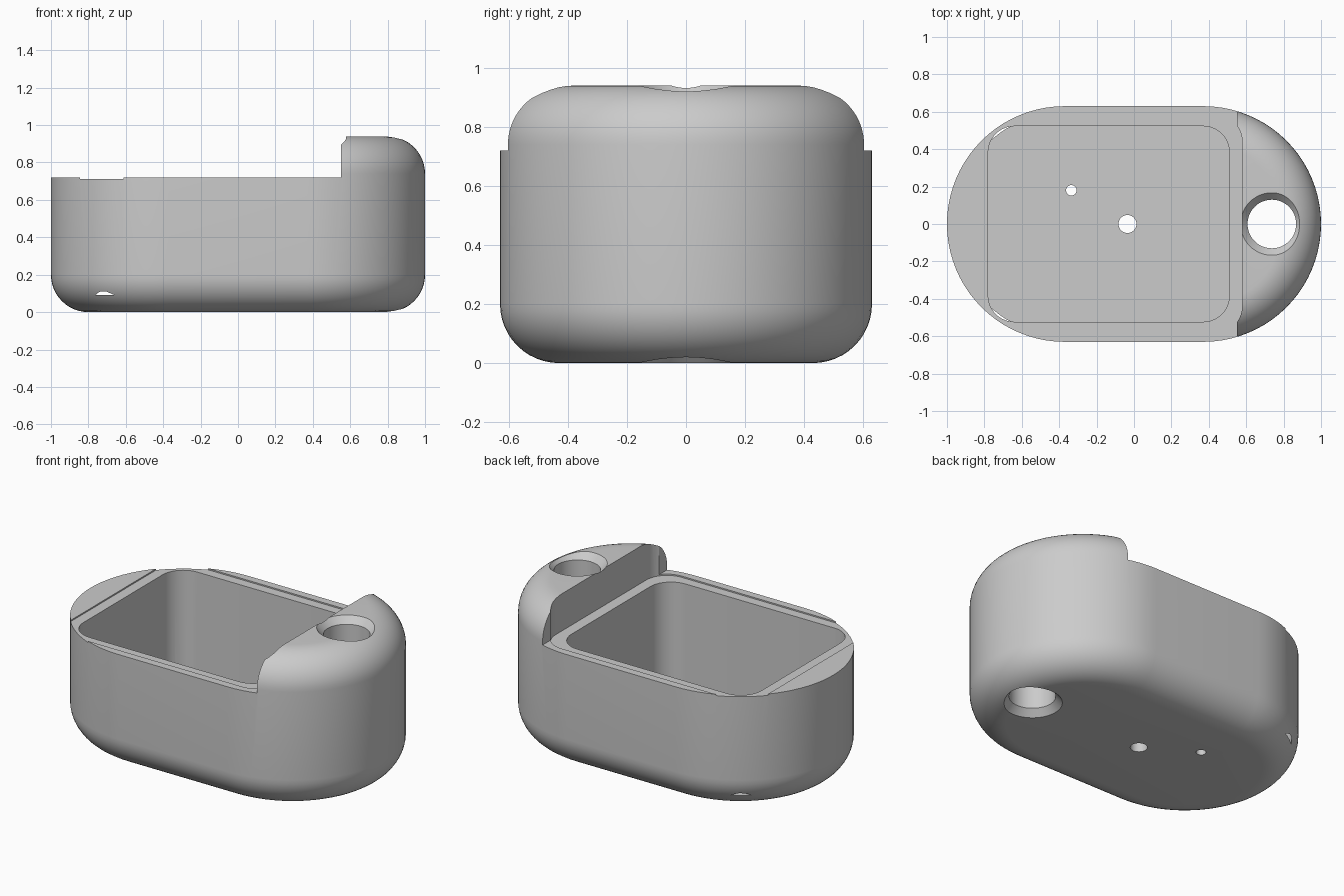
import bpy, bmesh
from math import sin, cos, pi, radians

default = bpy.data.objects.get("Cube")
if default:
    bpy.data.objects.remove(default, do_unlink=True)

WALL_R, END_X = 0.63, 0.37          # plan radius and centre of each rounded end
FILLET, HEIGHT, RIM = 0.2, 0.94, 0.72

grey = bpy.data.materials.new("plain grey")
grey.use_nodes = True
colour = (0.6, 0.6, 0.6, 1)
grey.diffuse_color = colour
grey.node_tree.nodes["Principled BSDF"].inputs["Base Color"].default_value = colour


def loft(name, rings):
    """Solid skinned through equal-length rings of points, bottom to top."""
    bm = bmesh.new()
    loops = [[bm.verts.new(p) for p in ring] for ring in rings]
    n = len(loops[0])
    for low, high in zip(loops, loops[1:]):
        for i in range(n):
            j = (i + 1) % n
            bm.faces.new((low[i], low[j], high[j], high[i]))
    bm.faces.new(loops[0][::-1])
    bm.faces.new(loops[-1])
    bmesh.ops.recalc_face_normals(bm, faces=bm.faces)
    mesh = bpy.data.meshes.new(name)
    bm.to_mesh(mesh)
    bm.free()
    mesh.materials.append(grey)
    obj = bpy.data.objects.new(name, mesh)
    bpy.context.collection.objects.link(obj)
    return obj


def rounded_ring(x0, x1, y, r, z, steps):
    """Rounded rectangle outline at height z."""
    corners = ((x1 - r, y - r), (x0 + r, y - r), (x0 + r, r - y), (x1 - r, r - y))
    return [(cx + r * cos(a), cy + r * sin(a), z)
            for k, (cx, cy) in enumerate(corners)
            for a in [(k + i / steps) * pi / 2 for i in range(steps + 1)]]


def stadium_ring(inset, z, steps=40):
    r = WALL_R - inset
    return [(side * (END_X + r * cos(a)), side * r * sin(a), z)
            for side in (1, -1)
            for a in [-pi / 2 + i * pi / steps for i in range(steps + 1)]]


def prism(name, x0, x1, y, r, z0, z1):
    return loft(name, [rounded_ring(x0, x1, y, r, z, 10) for z in (z0, z1)])


def lathe(name, x, y, profile, sides=48):
    """Vertical round solid from (radius, height) pairs."""
    return loft(name, [[(x + r * cos(2 * pi * i / sides),
                         y + r * sin(2 * pi * i / sides), z)
                        for i in range(sides)] for r, z in profile])


# Body: stadium plan with filleted bottom and top edges
arc = [i * pi / 24 for i in range(13)]
profile = [(FILLET * (1 - sin(a)), FILLET * (1 - cos(a))) for a in arc]
profile += [(inset, HEIGHT - z) for inset, z in reversed(profile)]
body = loft("case_body", [stadium_ring(inset, z) for inset, z in profile])

# Keyring hole with countersinks at both ends
countersink = [(0.205, -0.04), (0.167, 0), (0.13, 0.04)]
hole = countersink + [(r, HEIGHT - z) for r, z in reversed(countersink)]

cutters = [
    prism("upper_cut", -1.5, 0.55, 1.0, 0.05, RIM, 1.5),
    prism("lid_seat_cut", -0.845, 0.578, 0.582, 0.14, RIM - 0.008, 1.4),
    prism("cavity_cut", -0.78, 0.51, 0.523, 0.14, 0.092, 1.3),
    lathe("keyring_cut", 0.737, 0, hole),
    lathe("large_floor_cut", -0.035, 0, [(0.048, -0.1), (0.048, 0.2)], 32),
    lathe("small_floor_cut", -0.335, 0.18, [(0.028, -0.1), (0.028, 0.2)], 24),
]

bpy.ops.object.select_all(action="DESELECT")
bpy.context.view_layer.objects.active = body
body.select_set(True)
for cutter in cutters:
    cutter.hide_render = True
    mod = body.modifiers.new(cutter.name, "BOOLEAN")
    mod.operation = "DIFFERENCE"
    mod.solver = "EXACT"
    mod.object = cutter
    bpy.ops.object.modifier_apply(modifier=mod.name)
    bpy.data.objects.remove(cutter, do_unlink=True)

bpy.ops.object.shade_smooth_by_angle(angle=radians(25))
